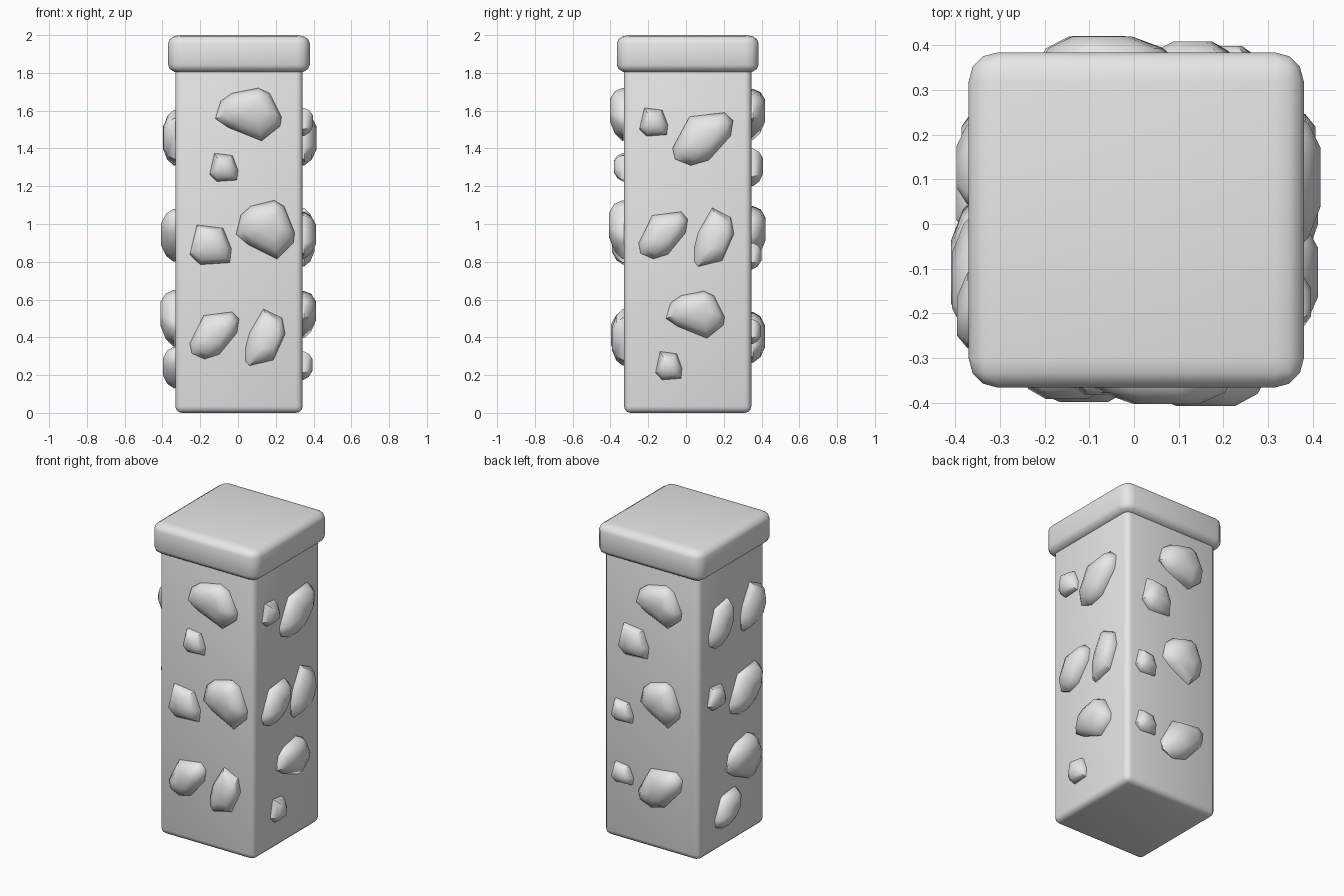
import bpy
import bmesh
import math
from mathutils import Vector

if "Cube" in bpy.data.objects:
    bpy.data.objects.remove(bpy.data.objects["Cube"], do_unlink=True)

stone_grey = bpy.data.materials.new("stone_grey")
stone_grey.use_nodes = True
stone_grey.diffuse_color = (0.8, 0.8, 0.8, 1)
stone_grey.node_tree.nodes["Principled BSDF"].inputs["Base Color"].default_value = (0.8, 0.8, 0.8, 1)

CENTRE = Vector((0.005, 0.009, 0))
HALF = 0.337


def finish(bm, name, angle):
    """Turn a bmesh into a smooth-shaded object with the stone colour."""
    bmesh.ops.recalc_face_normals(bm, faces=bm.faces)
    mesh = bpy.data.meshes.new(name)
    bm.to_mesh(mesh)
    bm.free()
    mesh.materials.append(stone_grey)
    obj = bpy.data.objects.new(name, mesh)
    bpy.context.collection.objects.link(obj)
    bpy.ops.object.select_all(action="DESELECT")
    obj.select_set(True)
    bpy.context.view_layer.objects.active = obj
    bpy.ops.object.shade_smooth_by_angle(angle=math.radians(angle))
    return obj


def rounded_block(name, half, bottom, top, radius, squash=1.0):
    """Square block with rounded edges; squash flattens the rounding in z."""
    bm = bmesh.new()
    bmesh.ops.create_cube(bm, size=1)
    height = top - bottom
    bmesh.ops.scale(bm, verts=bm.verts, vec=(2 * half, 2 * half, height / squash))
    bmesh.ops.bevel(bm, geom=bm.edges[:], offset=radius, segments=3,
                    profile=0.5, affect="EDGES")
    bmesh.ops.scale(bm, verts=bm.verts, vec=(1, 1, squash))
    bmesh.ops.translate(bm, verts=bm.verts,
                        vec=CENTRE + Vector((0, 0, (bottom + top) / 2)))
    return finish(bm, name, 60)


# Shaft and cap
rounded_block("pillar_shaft", HALF, 0, 1.86, 0.035)
rounded_block("pillar_cap", 0.375, 1.8, 2, 0.065, 0.65)

# Stone outlines, each filling a unit square
SHAPES = {
    "wedge": [(-.5, -.08), (-.42, .25), (-.25, .4), (.15, .5), (.32, .4),
              (.5, -.05), (.48, -.22), (.2, -.5), (-.3, -.25)],
    "tall": [(-.5, -.18), (-.4, .08), (-.05, .5), (.42, .34), (.5, .06),
             (.2, -.4), (-.4, -.5), (-.5, -.42)],
    "round": [(-.5, -.17), (-.22, .42), (.36, .5), (.5, .35), (.46, .06),
              (.1, -.4), (-.2, -.5), (-.46, -.38)],
    "chip": [(-.5, -.25), (-.33, .5), (.3, .42), (.5, -.1), (.46, -.45), (-.25, -.5)],
}

# Where the bulge of each shape leans
LEAN = {"wedge": (.05, .08), "tall": (.12, -.02), "round": (.05, .02), "chip": (-.03, .03)}


def stone(name, shape, across, normal, u, z, w, h):
    """Faceted stone set into one side of the shaft."""
    bm = bmesh.new()
    depth = 0.03 + 0.16 * min(w, h)
    lean = LEAN[shape]

    def place(a, b, out):
        return CENTRE + across * (u + a * w) + normal * (HALF + out) + Vector((0, 0, z + b * h))

    rings = []
    for size, out, shift in ((0.94, -0.04, 0), (1, 0.12 * depth, 0),
                             (0.8, 0.65 * depth, 0.5), (0.42, depth, 1)):
        rings.append([bm.verts.new(place(a * size + lean[0] * shift,
                                         b * size + lean[1] * shift, out))
                      for a, b in SHAPES[shape]])
    count = len(rings[0])
    for low, high in zip(rings, rings[1:]):
        for i in range(count):
            j = (i + 1) % count
            bm.faces.new((low[i], low[j], high[j], high[i]))
    bm.faces.new(rings[-1])
    bm.faces.new(rings[0][::-1])
    finish(bm, name, 50)


# Each side: direction across, outward direction, stones (shape, across, height, size)
X, Y = Vector((1, 0, 0)), Vector((0, 1, 0))
SIDES = {
    "front": (X, -Y, [
        ("wedge", .05, 1.58, .35, .28), ("chip", -.08, 1.3, .15, .15),
        ("wedge", .14, .97, .31, .31), ("chip", -.15, .89, .22, .21),
        ("round", -.13, .41, .26, .25), ("tall", .14, .4, .21, .3)]),
    "plus_x": (X.cross(-Y).cross(X) * -1, X, [
        ("chip", -.18, 1.54, .15, .15), ("round", .08, 1.45, .32, .28),
        ("round", -.13, .94, .26, .25), ("tall", .14, .93, .21, .31),
        ("wedge", .04, .52, .31, .25), ("chip", -.1, .25, .14, .15)]),
    "back": (-X, Y, [
        ("wedge", .06, 1.58, .32, .27), ("chip", -.12, 1.3, .21, .2),
        ("wedge", .07, .95, .28, .29), ("chip", -.2, .83, .15, .14),
        ("chip", -.2, .43, .15, .13), ("round", .07, .4, .31, .27)]),
    "minus_x": (-Y, -X, [
        ("round", -.13, 1.45, .22, .28), ("tall", .19, 1.46, .21, .29),
        ("chip", -.17, 1, .16, .15), ("round", .12, .94, .3, .28),
        ("wedge", .1, .5, .33, .3), ("round", -.06, .24, .23, .22)]),
}
SIDES["plus_x"] = (Y,) + SIDES["plus_x"][1:]

for side, (across, normal, stones) in SIDES.items():
    for number, spec in enumerate(stones, 1):
        stone(f"{side}_stone_{number}", spec[0], across, normal, *spec[1:])
